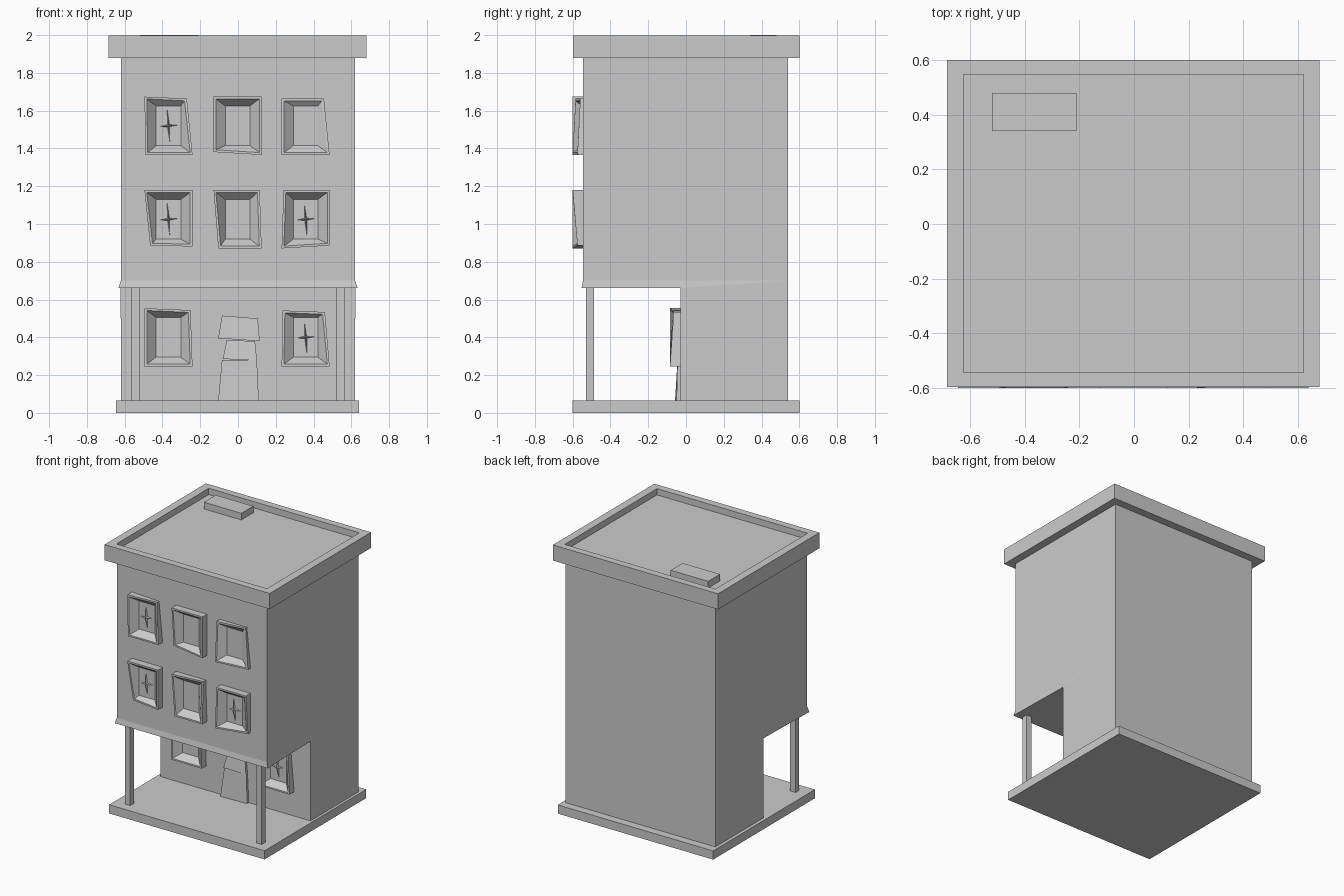
import bpy
import bmesh
import math

if "Cube" in bpy.data.objects:
    bpy.data.objects.remove(bpy.data.objects["Cube"])

grey = bpy.data.materials.new("plain grey")
grey.diffuse_color = (0.6, 0.6, 0.6, 1)
grey.use_nodes = True
grey.node_tree.nodes["Principled BSDF"].inputs["Base Color"].default_value = grey.diffuse_color


def make(name, verts, faces, fix=True):
    mesh = bpy.data.meshes.new(name)
    mesh.from_pydata(verts, [], faces)
    if fix:
        bm = bmesh.new()
        bm.from_mesh(mesh)
        bmesh.ops.recalc_face_normals(bm, faces=bm.faces)
        bm.to_mesh(mesh)
        bm.free()
    mesh.materials.append(grey)
    obj = bpy.data.objects.new(name, mesh)
    bpy.context.collection.objects.link(obj)
    return obj


def rings(name, loops, cap_start=True, cap_end=True, fix=True):
    """Bridge successive four-point loops into one skin."""
    verts = [v for loop in loops for v in loop]
    faces = []
    for k in range(len(loops) - 1):
        a, b = 4 * k, 4 * k + 4
        for i in range(4):
            j = (i + 1) % 4
            faces.append((a + i, a + j, b + j, b + i))
    if cap_start:
        faces.append((3, 2, 1, 0))
    if cap_end:
        n = len(verts)
        faces.append((n - 4, n - 3, n - 2, n - 1))
    return make(name, verts, faces, fix)


def rect(x0, x1, y0, y1, z):
    return [(x0, y0, z), (x1, y0, z), (x1, y1, z), (x0, y1, z)]


def box(name, x0, x1, y0, y1, z0, z1):
    return rings(name, [rect(x0, x1, y0, y1, z0), rect(x0, x1, y0, y1, z1)])


# Ground slab
box("base_slab", -0.645, 0.64, -0.6, 0.6, 0, 0.065)

# Walls: side profile with an overhanging upper floor and a flared lower lip
profile = [(-0.03, 0.065, 0.62), (0.54, 0.065, 0.62), (0.54, 0.70, 0.62),
           (0.54, 1.88, 0.62), (-0.545, 1.88, 0.62), (-0.545, 0.70, 0.62),
           (-0.553, 0.66, 0.633), (-0.03, 0.66, 0.621)]
verts = [(s * x, y, z) for s in (-1, 1) for y, z, x in profile]
faces = [(i, (i + 1) % 8, (i + 1) % 8 + 8, i + 8) for i in range(8)]
for o in (0, 8):
    faces += [(o, o + 1, o + 2, o + 7), (o + 7, o + 2, o + 5, o + 6),
              (o + 2, o + 3, o + 4, o + 5)]
make("walls", verts, faces)

# Roof with raised rim, and the low box standing on it
rings("roof_cornice", [rect(-0.685, 0.68, -0.597, 0.6, 1.88),
                       rect(-0.685, 0.68, -0.597, 0.6, 1.997),
                       rect(-0.625, 0.62, -0.543, 0.547, 1.997),
                       rect(-0.625, 0.62, -0.543, 0.547, 1.95)])
box("roof_vent", -0.52, -0.21, 0.34, 0.48, 1.95, 2.0)

# Porch posts
for side, x in (("left", -0.565), ("right", 0.522)):
    box("porch_post_" + side, x, x + 0.045, -0.53, -0.487, 0.065, 0.66)


def star(name, cx, cz, y):
    """Crooked four-pointed glazing bar."""
    pts = []
    for i in range(8):
        a = i * math.pi / 4 + 0.08
        r = 0.008 if i % 2 else (0.05 if i % 4 == 0 else 0.085)
        pts.append((cx + r * math.cos(a), y, cz + r * math.sin(a)))
    pts.append((cx, y - 0.02, cz))
    make(name, pts, [(i, (i + 1) % 8, 8) for i in range(8)], False)


def window(name, cx, cz, wall, skew, depth, bars):
    """Crooked frame standing off the wall, sloping in to the pane."""
    signs = ((-1, 1), (-1, -1), (1, -1), (1, 1))
    back, front, lip, pane = [], [], [], []
    for (sx, sz), (dx, dz), d in zip(signs, skew, depth):
        x, z = cx + sx * 0.127 + dx, cz + sz * 0.154 + dz
        ix, iz = cx + sx * 0.065, cz + sz * 0.105
        back.append((x, wall, z))
        front.append((x, wall - d, z))
        lip.append((x - sx * 0.012, wall - d, z - sz * 0.012))
        pane.append((ix, wall - 0.004, iz))
    rings(name, [back, front, lip, pane], cap_start=False, fix=False)
    if bars:
        star(name + "_bars", cx, cz, wall - 0.006)


# Windows: corner order is top left, bottom left, bottom right, top right
O = (0, 0)
F = 0.055
layout = [
    ("upper_left", -0.368, 1.52, -0.545, [O, (0.005, 0), O, (-0.03, -0.01)], (F, F, F, 0.02), True),
    ("upper_middle", -0.002, 1.52, -0.545, [O, (0, 0.015), O, O], (F, 0.03, F, F), False),
    ("upper_right", 0.358, 1.52, -0.545, [(0, -0.01), O, O, (-0.03, -0.01)], (0.04, F, 0.03, 0.015), False),
    ("middle_left", -0.368, 1.025, -0.545, [O, (0.03, 0.015), (0, 0.01), O], (F, 0.03, F, F), True),
    ("middle_middle", -0.002, 1.025, -0.545, [O, (0.025, 0), O, (-0.01, 0)], (F, F, F, 0.03), False),
    ("middle_right", 0.358, 1.025, -0.545, [(0.01, 0), O, (0, 0.015), O], (F, F, 0.03, F), True),
    ("ground_left", -0.368, 0.4, -0.03, [O, O, O, (-0.01, -0.01)], (F, F, F, 0.045), False),
    ("ground_right", 0.358, 0.4, -0.03, [(0.005, -0.012), O, O, (-0.025, -0.02)], (0.04, F, F, 0.035), True),
]
for name, cx, cz, wall, skew, depth, bars in layout:
    window("window_" + name, cx, cz, wall, skew, depth, bars)

# Door of three crooked stacked panels, each leaning back towards its top
for name, xl, xr, zl, zr, h in (("bottom", -0.105, 0.11, 0.065, 0.065, 0.215),
                                ("middle", -0.08, 0.10, 0.285, 0.28, 0.10),
                                ("top", -0.105, 0.115, 0.395, 0.38, 0.12)):
    low = [(xl, -0.058, zl), (xr, -0.05, zr), (xr, -0.03, zr), (xl, -0.03, zl)]
    top = [(xl + 0.02, -0.04, zl + h), (xr - 0.01, -0.045, zr + h),
           (xr - 0.01, -0.03, zr + h), (xl + 0.02, -0.03, zl + h)]
    rings("door_panel_" + name, [low, top])
